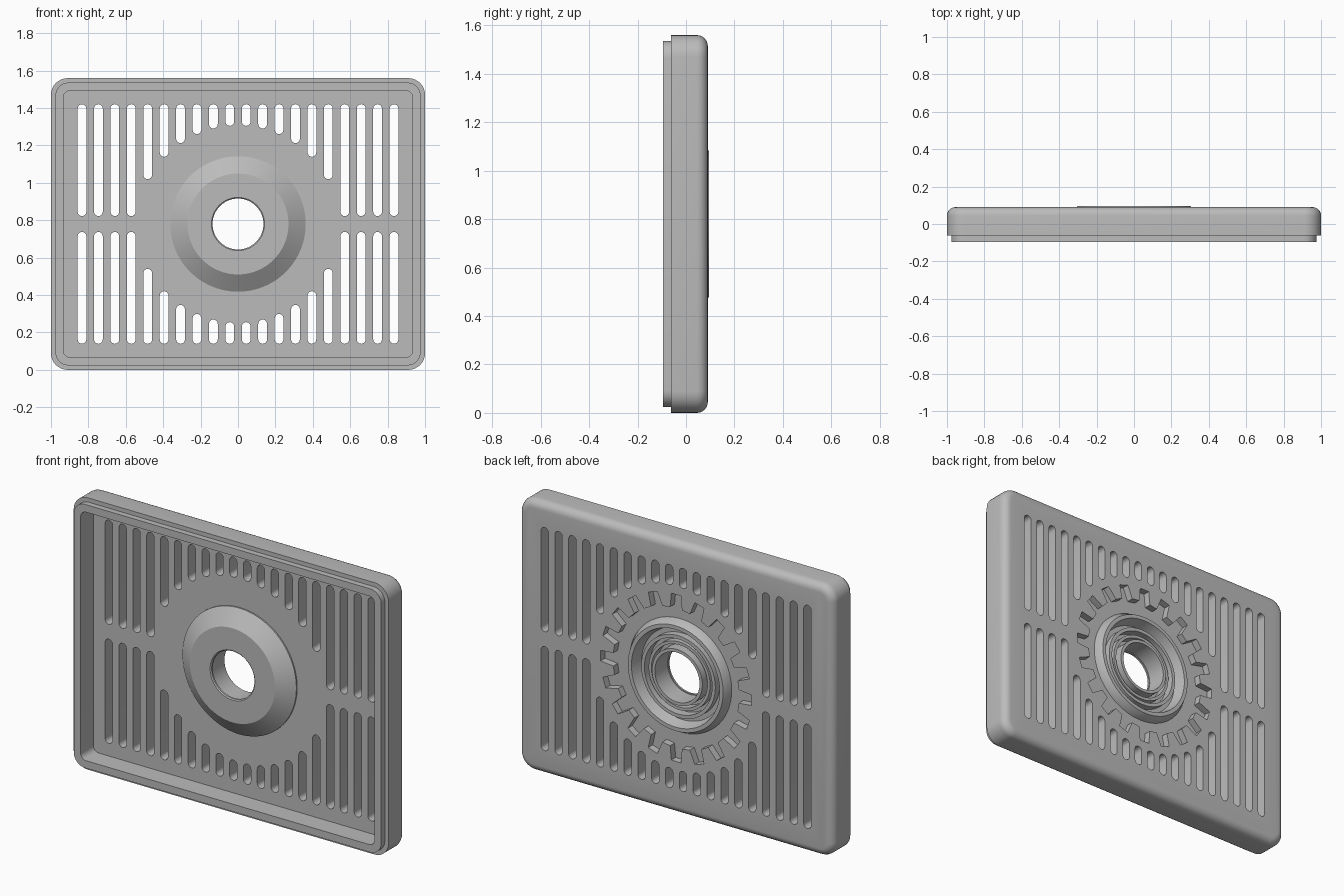
import bpy, bmesh
from math import sin, cos, pi, radians, sqrt

CZ = 0.78            # height of the panel centre
HALF_W, HALF_H = 1.0, 0.78

cube = bpy.data.objects.get("Cube")
if cube:
    bpy.data.objects.remove(cube, do_unlink=True)

grey = bpy.data.materials.new("plain grey")
grey.use_nodes = True
grey.diffuse_color = (0.5, 0.5, 0.5, 1)
grey.node_tree.nodes["Principled BSDF"].inputs["Base Color"].default_value = (0.5, 0.5, 0.5, 1)


def finish(bm, name):
    bmesh.ops.recalc_face_normals(bm, faces=bm.faces)
    mesh = bpy.data.meshes.new(name)
    bm.to_mesh(mesh)
    bm.free()
    mesh.materials.append(grey)
    obj = bpy.data.objects.new(name, mesh)
    bpy.context.collection.objects.link(obj)
    return obj


def loft(bm, rings, cap=True, closed=False):
    """Bridge rings of points that all have the same count."""
    loops = [[bm.verts.new(p) for p in ring] for ring in rings]
    pairs = list(zip(loops, loops[1:]))
    if closed:
        pairs.append((loops[-1], loops[0]))
    for a, b in pairs:
        for i in range(len(a)):
            j = (i + 1) % len(a)
            bm.faces.new((a[i], a[j], b[j], b[i]))
    if cap:
        bm.faces.new(loops[0])
        bm.faces.new(loops[-1])


def rounded_rect(inset, y, radius, steps=8):
    w, h = HALF_W - inset - radius, HALF_H - inset - radius
    points = []
    for corner, (sx, sz) in enumerate(((1, 1), (-1, 1), (-1, -1), (1, -1))):
        for k in range(steps + 1):
            a = (corner + k / steps) * pi / 2
            points.append((sx * w + radius * cos(a), y, CZ + sz * h + radius * sin(a)))
    return points


def circle(r, y, n=96):
    return [(r * cos(2 * pi * i / n), y, CZ + r * sin(2 * pi * i / n)) for i in range(n)]


def prism(bm, outline, y0, y1):
    loft(bm, [[(x, y, z) for x, z in outline] for y in (y0, y1)])


def cut(target, cutter):
    cutter.hide_render = True
    mod = target.modifiers.new("cut", 'BOOLEAN')
    mod.operation = 'DIFFERENCE'
    mod.solver = 'EXACT'
    mod.object = cutter
    bpy.context.view_layer.objects.active = target
    bpy.ops.object.modifier_apply(modifier=mod.name)
    bpy.data.objects.remove(cutter, do_unlink=True)


def smooth(obj):
    bpy.ops.object.select_all(action='DESELECT')
    obj.select_set(True)
    bpy.context.view_layer.objects.active = obj
    bpy.ops.object.shade_smooth_by_angle(angle=radians(30))


# Tray shaped panel: inner floor, front lip, outer step, rounded back edge
FLOOR, BACK, FILLET = 0.02, 0.09, 0.045
rings = [rounded_rect(0.067, FLOOR, 0.035), rounded_rect(0.067, -0.095, 0.035),
         rounded_rect(0.024, -0.095, 0.07), rounded_rect(0.024, -0.062, 0.07),
         rounded_rect(0, -0.062, 0.09)]
for k in range(7):
    a = k / 6 * pi / 2
    inset = FILLET * (1 - cos(a))
    rings.append(rounded_rect(inset, BACK - FILLET + FILLET * sin(a), 0.09 - inset))
bm = bmesh.new()
loft(bm, rings)
panel = finish(bm, "vented_panel")

# Vent slots, shortened around the central hub
SLOT_R, PITCH, CLEAR, END = 0.0235, 0.0878, 0.55, 0.617
bm = bmesh.new()
for i in range(20):
    x = (i - 9.5) * PITCH
    start = sqrt(CLEAR ** 2 - x ** 2) if abs(x) < CLEAR else 0.066
    for side in (1, -1):
        low, high = sorted((side * start, side * END))
        arc = [k * pi / 8 for k in range(9)]
        outline = [(x + SLOT_R * cos(a), CZ + high + SLOT_R * sin(a)) for a in arc]
        outline += [(x - SLOT_R * cos(a), CZ + low - SLOT_R * sin(a)) for a in arc]
        prism(bm, outline, -0.03, 0.15)
cut(panel, finish(bm, "slot_cutter"))

# Toothed pocket in the back
TEETH, ROOT, TIP = 20, 0.40, 0.48
outline = []
for i in range(TEETH):
    for offset, r in ((-0.3, ROOT), (-0.2, TIP), (0.2, TIP), (0.3, ROOT)):
        a = (i + offset) * 2 * pi / TEETH
        outline.append((r * cos(a), CZ + r * sin(a)))
bm = bmesh.new()
prism(bm, outline, 0.05, 0.15)
cut(panel, finish(bm, "toothed_pocket_cutter"))

# Opening that receives the hub
bm = bmesh.new()
loft(bm, [circle(0.31, -0.05), circle(0.31, 0.15)])
cut(panel, finish(bm, "hub_opening_cutter"))
smooth(panel)

# Hub: front dome, through bore, and concentric ridges at the back
profile = [(0.325, 0.023), (0.362, 0.023), (0.362, 0.012), (0.27, -0.05),
           (0.142, -0.05), (0.136, -0.045), (0.136, -0.035), (0.142, -0.035),
           (0.142, 0.08), (0.16, 0.08), (0.16, 0.01), (0.178, 0.01),
           (0.178, 0.06), (0.195, 0.06), (0.195, 0.02), (0.215, 0.02),
           (0.215, 0.07), (0.235, 0.07), (0.235, 0.03), (0.262, 0.03),
           (0.28, 0.095), (0.302, 0.095), (0.325, 0.052)]
bm = bmesh.new()
loft(bm, [circle(r, y) for r, y in profile], cap=False, closed=True)
smooth(finish(bm, "hub"))
